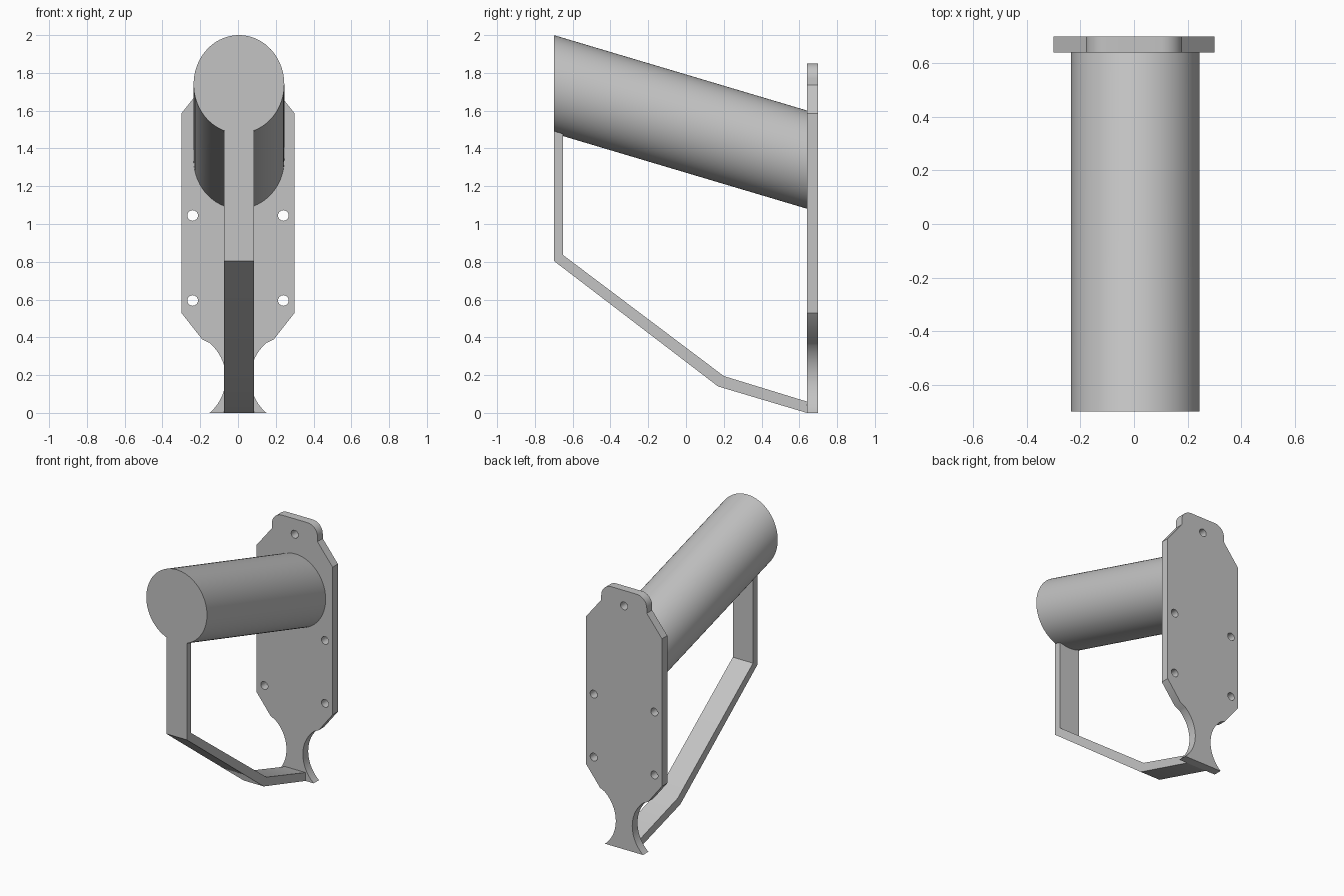
import bpy, bmesh
from math import sin, cos, pi, radians, sqrt

cube = bpy.data.objects.get("Cube")
if cube:
    bpy.data.objects.remove(cube)

GREY = (0.55, 0.55, 0.55, 1)
mat = bpy.data.materials.new("light grey")
mat.use_nodes = True
mat.diffuse_color = GREY
mat.node_tree.nodes["Principled BSDF"].inputs["Base Color"].default_value = GREY


def arc(cx, cz, r, start, end, steps):
    """Points on a circular arc, angles in degrees."""
    angles = [radians(start + (end - start) * i / steps) for i in range(steps + 1)]
    return [(cx + r * cos(a), cz + r * sin(a)) for a in angles]


def finish(obj):
    """Weld, orient, colour and shade a mesh object."""
    bm = bmesh.new()
    bm.from_mesh(obj.data)
    bmesh.ops.remove_doubles(bm, verts=bm.verts, dist=0.0001)
    bmesh.ops.recalc_face_normals(bm, faces=bm.faces)
    bm.to_mesh(obj.data)
    bm.free()
    obj.data.materials.clear()
    obj.data.materials.append(mat)
    bpy.ops.object.select_all(action='DESELECT')
    obj.select_set(True)
    bpy.context.view_layer.objects.active = obj
    bpy.ops.object.shade_smooth_by_angle(angle=radians(30))


def slab(name, loops, thickness, location, rotation):
    """Extruded flat outline; every loop after the first is a hole."""
    curve = bpy.data.curves.new(name, 'CURVE')
    curve.dimensions = '2D'
    curve.fill_mode = 'BOTH'
    curve.extrude = thickness / 2
    for loop in loops:
        spline = curve.splines.new('POLY')
        spline.points.add(len(loop) - 1)
        for point, (u, v) in zip(spline.points, loop):
            point.co = (u, v, 0, 1)
        spline.use_cyclic_u = True
    obj = bpy.data.objects.new(name, curve)
    bpy.context.collection.objects.link(obj)
    obj.location = location
    obj.rotation_euler = rotation
    bpy.ops.object.select_all(action='DESELECT')
    obj.select_set(True)
    bpy.context.view_layer.objects.active = obj
    bpy.ops.object.convert(target='MESH')
    finish(bpy.context.view_layer.objects.active)


# Back plate: waisted foot, chamfered body, rounded tab, five screw holes
side = arc(0.308, 0.185, 0.243, 229.6, 130, 24)
side += [(0.19, 0.39), (0.3, 0.53), (0.3, 1.585), (0.18, 1.735)]
side += arc(0.1, 1.77, 0.08, 0, 90, 12)
outline = side + [(-x, z) for x, z in reversed(side)]
centres = [(s * 0.24, z) for s in (-1, 1) for z in (0.595, 1.045)] + [(0, 1.74)]
holes = [arc(x, z, 0.028, 0, 345, 23) for x, z in centres]
slab("back_plate", [outline] + holes, 0.06, (0, 0.67, 0), (pi / 2, 0, 0))

# Bent strap from the foot of the plate up to the front of the tube
strap = [(-0.7, 1.492), (-0.7, 0.805), (0.17, 0.14), (0.64, 0),
         (0.64, 0.06), (0.2, 0.195), (-0.65, 0.835), (-0.65, 1.477)]
slab("support_strap", [strap], 0.16, (0.005, 0, 0), (pi / 2, 0, pi / 2))

# Sloping round bar, both ends cut upright
bm = bmesh.new()
rings = []
for y, z in ((-0.7, 1.74), (0.64, 1.341)):
    rings.append([bm.verts.new((0.005 + px, y, z + pz * 0.26 / 0.24))
                  for px, pz in arc(0, 0, 0.24, 0, 360 - 360 / 72, 71)])
front, back = rings
for i in range(len(front)):
    bm.faces.new((front[i - 1], front[i], back[i], back[i - 1]))
bm.faces.new(front)
bm.faces.new(back)
mesh = bpy.data.meshes.new("sloping_bar")
bm.to_mesh(mesh)
bm.free()
bar = bpy.data.objects.new("sloping_bar", mesh)
bpy.context.collection.objects.link(bar)
finish(bar)
